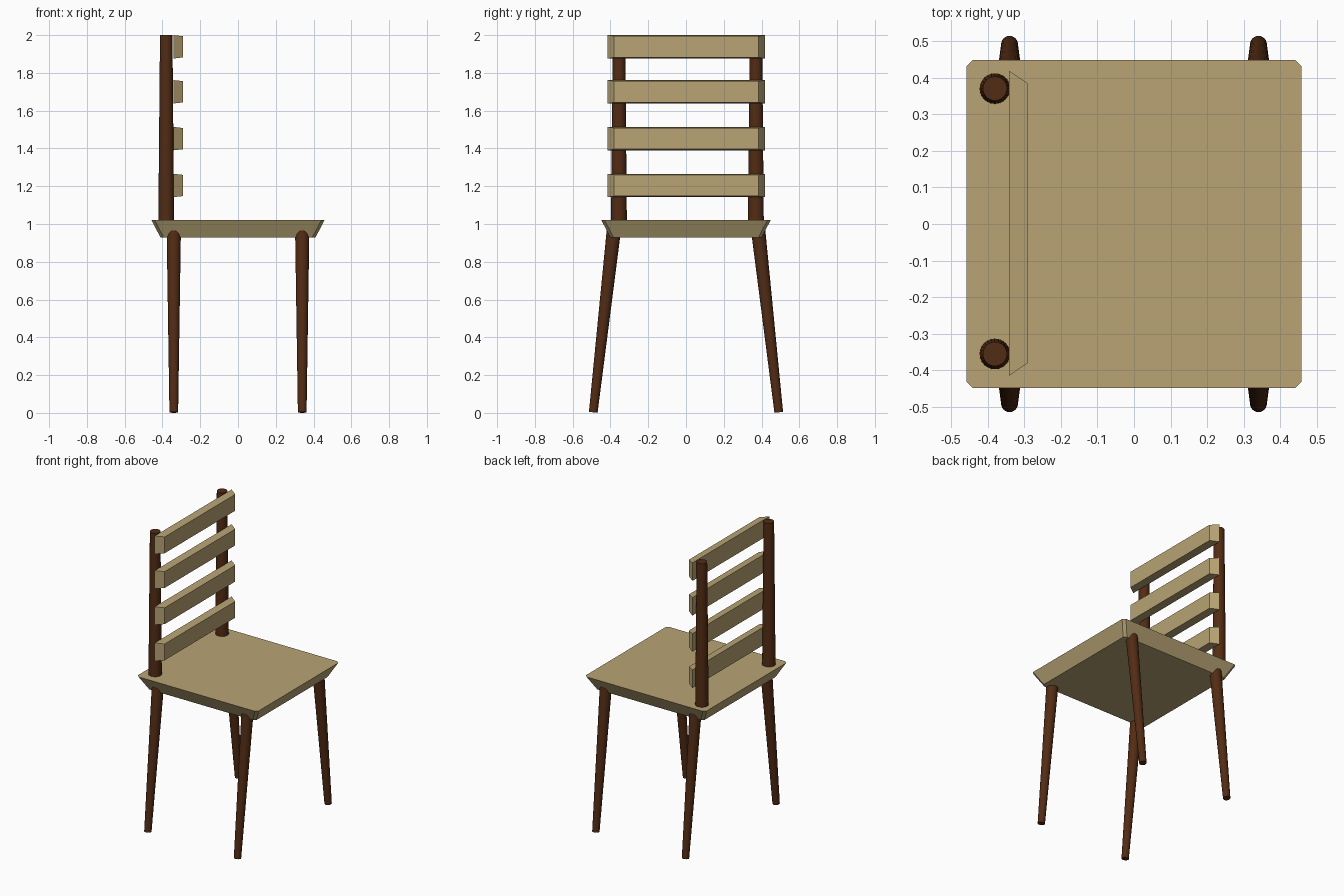
import bpy, bmesh, math
from mathutils import Vector

if "Cube" in bpy.data.objects:
    bpy.data.objects.remove(bpy.data.objects["Cube"])


def material(name, rgb):
    m = bpy.data.materials.new(name)
    m.diffuse_color = (*rgb, 1)
    m.use_nodes = True
    m.node_tree.nodes["Principled BSDF"].inputs["Base Color"].default_value = m.diffuse_color
    return m


tan = material("pale_wood", (0.48, 0.37, 0.175))
brown = material("dark_wood", (0.085, 0.025, 0.007))


def finish(bm, name, mat, smooth=False):
    bmesh.ops.recalc_face_normals(bm, faces=bm.faces)
    me = bpy.data.meshes.new(name)
    bm.to_mesh(me)
    bm.free()
    ob = bpy.data.objects.new(name, me)
    bpy.context.collection.objects.link(ob)
    me.materials.append(mat)
    if smooth:
        bpy.ops.object.select_all(action='DESELECT')
        ob.select_set(True)
        bpy.context.view_layer.objects.active = ob
        bpy.ops.object.shade_smooth_by_angle(angle=math.radians(40))
    return ob


def rod(name, a, b, ra, rb):
    """Tapered round rod from point a to point b."""
    a, b = Vector(a), Vector(b)
    bm = bmesh.new()
    bmesh.ops.create_cone(bm, cap_ends=True, segments=24, radius1=ra, radius2=rb, depth=(b - a).length)
    rot = (b - a).to_track_quat('Z', 'Y').to_matrix()
    bmesh.ops.rotate(bm, verts=bm.verts, cent=(0, 0, 0), matrix=rot)
    bmesh.ops.translate(bm, verts=bm.verts, vec=(a + b) / 2)
    return finish(bm, name, brown, True)


def loft(name, low, high):
    """Solid between two matching point loops."""
    bm = bmesh.new()
    lo = [bm.verts.new(p) for p in low]
    hi = [bm.verts.new(p) for p in high]
    bm.faces.new(lo)
    bm.faces.new(hi)
    n = len(lo)
    for i in range(n):
        j = (i + 1) % n
        bm.faces.new((lo[i], lo[j], hi[j], hi[i]))
    return finish(bm, name, tan)


def clipped_rect(x, y, c, z):
    return [(x, y - c, z), (x - c, y, z), (c - x, y, z), (-x, y - c, z),
            (-x, c - y, z), (c - x, -y, z), (x - c, -y, z), (x, c - y, z)]


# Seat: undercut slab with clipped corners
loft("seat", clipped_rect(0.41, 0.40, 0.017, 0.928), clipped_rect(0.458, 0.448, 0.017, 1.02))

# Splayed tapered legs
for sx, xn in ((-1, "back"), (1, "front")):
    for sy, yn in ((-1, "right"), (1, "left")):
        rod(f"{xn}_{yn}_leg", (sx * 0.34, sy * 0.491, 0.003),
            (sx * 0.34, sy * 0.38, 0.985), 0.023, 0.038)

# Back posts
for y, yn in ((-0.355, "right"), (0.37, "left")):
    rod(f"{yn}_back_post", (-0.38, y, 1.0), (-0.38, y, 2.0), 0.042, 0.033)

# Backrest slats, narrowing towards the sitter
for i, z in enumerate((1.204, 1.452, 1.70, 1.938)):
    back, front = [
        [(x, 0.002 + sy * hy, z + sz * hz) for sy, sz in ((-1, -1), (1, -1), (1, 1), (-1, 1))]
        for x, hy, hz in ((-0.342, 0.417, 0.062), (-0.29, 0.382, 0.056))]
    loft(f"back_slat_{i + 1}", back, front)
